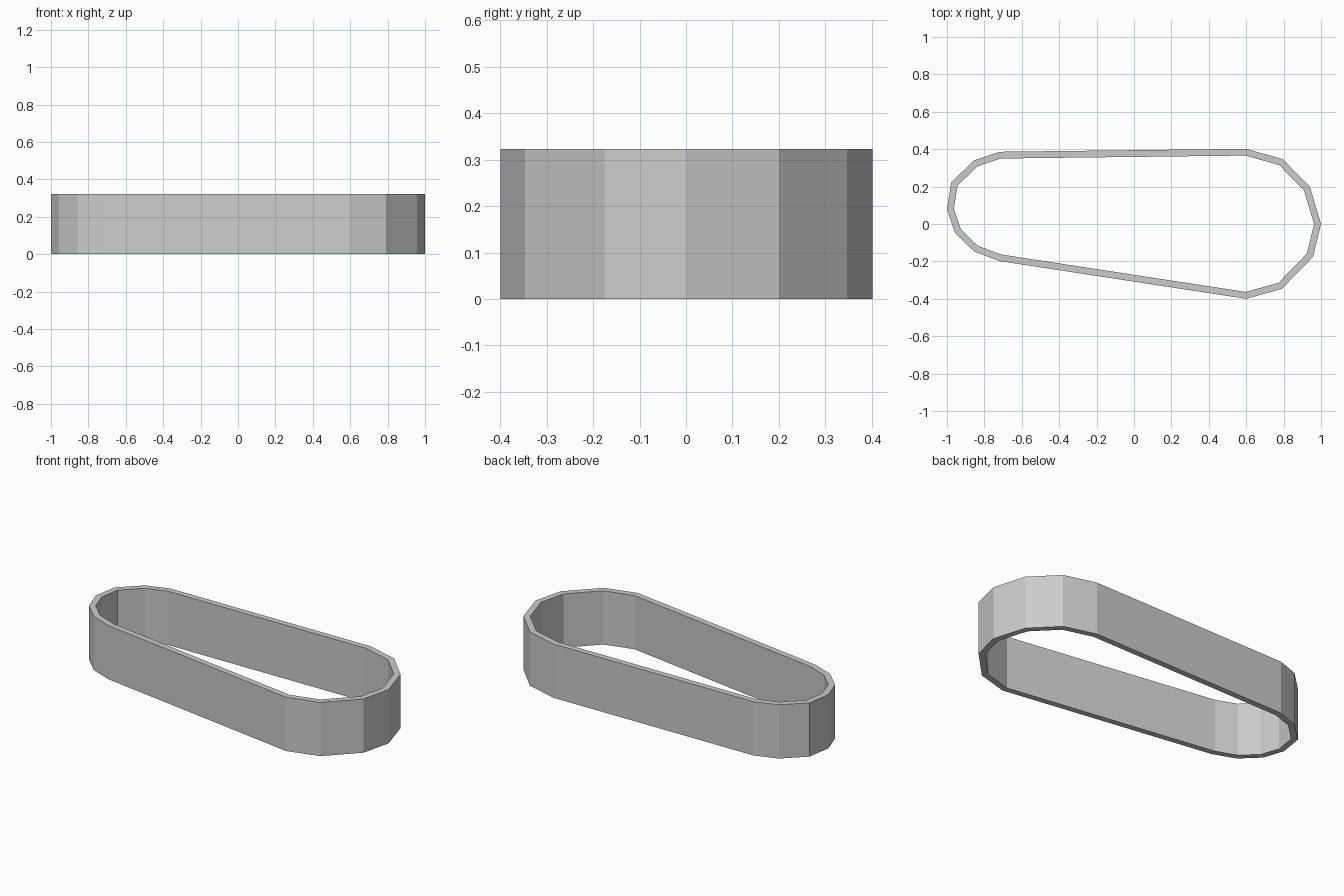
import bpy, bmesh
from mathutils import Vector

if "Cube" in bpy.data.objects:
    bpy.data.objects.remove(bpy.data.objects["Cube"])

HEIGHT, THICK = 0.323, 0.036

# Outer outline of the belt, counter-clockwise: large end, then small end
outline = [Vector(p) for p in [
    (0.60, -0.40), (0.79, -0.347), (0.957, -0.176), (1.0, 0.0),
    (0.94, 0.20), (0.795, 0.347), (0.60, 0.402),
    (-0.72, 0.386), (-0.855, 0.34), (-0.977, 0.223), (-1.0, 0.078),
    (-0.957, -0.048), (-0.855, -0.147), (-0.72, -0.198)]]
n = len(outline)


def inset(i):
    """Move a corner inward so the wall keeps a constant thickness."""
    p = outline[i]
    d1 = (p - outline[i - 1]).normalized()
    d2 = (outline[(i + 1) % n] - p).normalized()
    n1, n2 = Vector((-d1.y, d1.x)), Vector((-d2.y, d2.x))
    return p + (n1 + n2) * THICK / (1 + n1.dot(n2))


# Flat ring, extruded up to a solid band
bm = bmesh.new()
outer = [bm.verts.new((p.x, p.y, 0)) for p in outline]
inner = [bm.verts.new((*inset(i), 0)) for i in range(n)]
ring = [bm.faces.new((outer[i], outer[(i + 1) % n], inner[(i + 1) % n], inner[i]))
        for i in range(n)]
ext = bmesh.ops.extrude_face_region(bm, geom=ring, use_keep_orig=True)
top = [g for g in ext["geom"] if isinstance(g, bmesh.types.BMVert)]
bmesh.ops.translate(bm, verts=top, vec=(0, 0, HEIGHT))
bmesh.ops.recalc_face_normals(bm, faces=bm.faces)

mesh = bpy.data.meshes.new("belt")
bm.to_mesh(mesh)
bm.free()
bpy.context.collection.objects.link(bpy.data.objects.new("belt", mesh))
